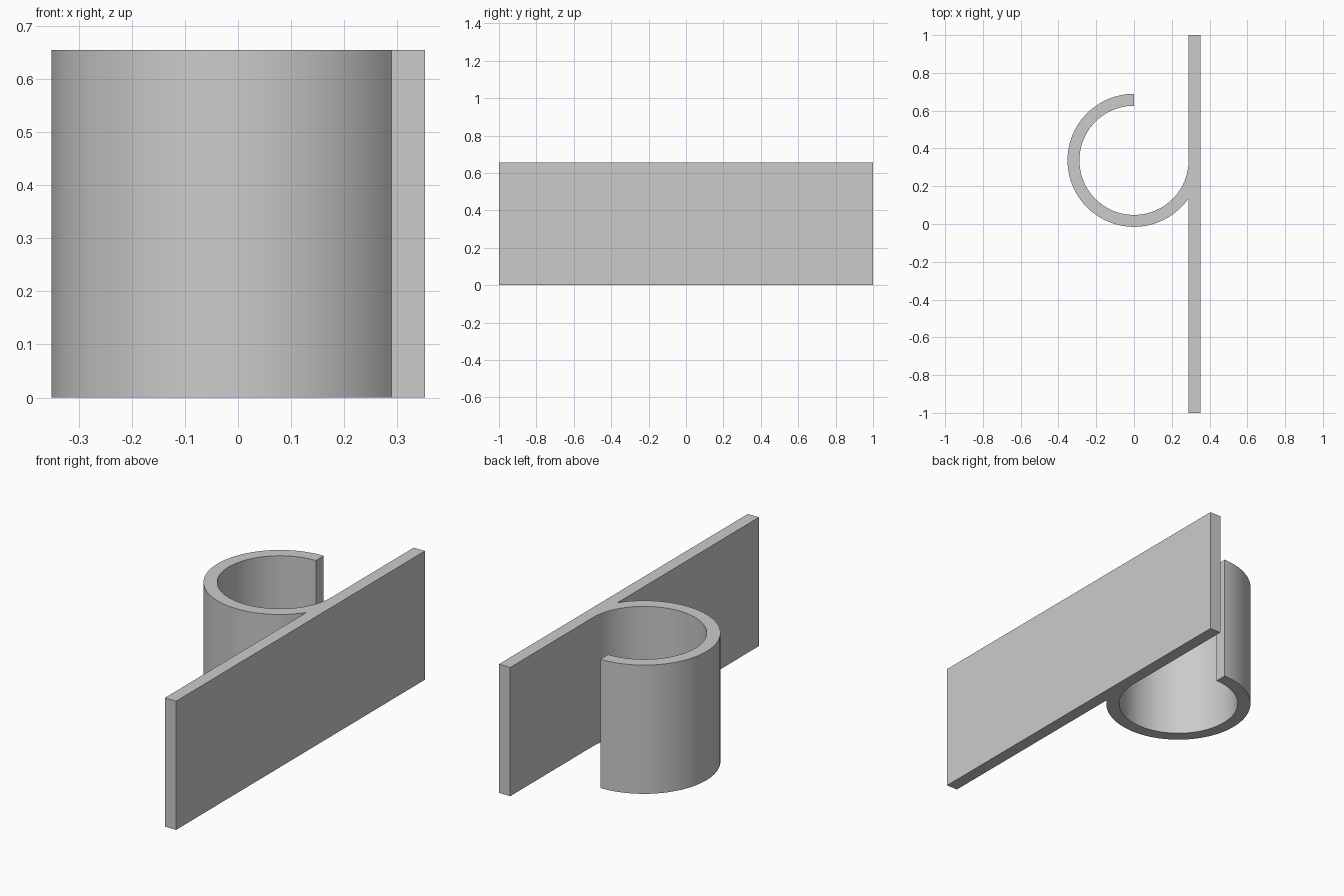
import bpy, bmesh, math

if "Cube" in bpy.data.objects:
    bpy.data.objects.remove(bpy.data.objects["Cube"])

HEIGHT = 0.655
CY = 0.337                    # centre of the curl along y
R_OUT, R_IN = 0.352, 0.289    # curl radii
X_IN, X_OUT = 0.289, 0.352    # faces of the flat plate
STEPS = 72


def arc(r, start, end, n):
    """Points on a circle around the curl centre."""
    angles = [start + (end - start) * i / n for i in range(n + 1)]
    return [(r * math.cos(a), CY + r * math.sin(a)) for a in angles]


# Outline: flat plate that runs tangentially into a three-quarter curl
join = -math.acos(X_IN / R_OUT)
tip = -1.5 * math.pi
outline = [(X_IN, -1), (X_OUT, -1), (X_OUT, 1), (X_IN, 1)]
outline += arc(R_IN, 0, tip, STEPS)
outline += arc(R_OUT, tip, join, STEPS)

# Extrude the outline upward
bm = bmesh.new()
base = bm.faces.new([bm.verts.new((x, y, 0)) for x, y in outline])
top = bmesh.ops.extrude_face_region(bm, geom=[base], use_keep_orig=True)
verts = [g for g in top["geom"] if isinstance(g, bmesh.types.BMVert)]
bmesh.ops.translate(bm, verts=verts, vec=(0, 0, HEIGHT))
bmesh.ops.recalc_face_normals(bm, faces=bm.faces)
mesh = bpy.data.meshes.new("curled_plate")
bm.to_mesh(mesh)
bm.free()

plate = bpy.data.objects.new("curled_plate", mesh)
bpy.context.collection.objects.link(plate)

# Plain grey
grey = bpy.data.materials.new("grey")
grey.diffuse_color = (0.6, 0.6, 0.6, 1)
grey.use_nodes = True
grey.node_tree.nodes["Principled BSDF"].inputs["Base Color"].default_value = grey.diffuse_color
mesh.materials.append(grey)

# Smooth curl with crisp edges
bpy.context.view_layer.objects.active = plate
plate.select_set(True)
bpy.ops.object.shade_smooth_by_angle(angle=math.radians(30))
